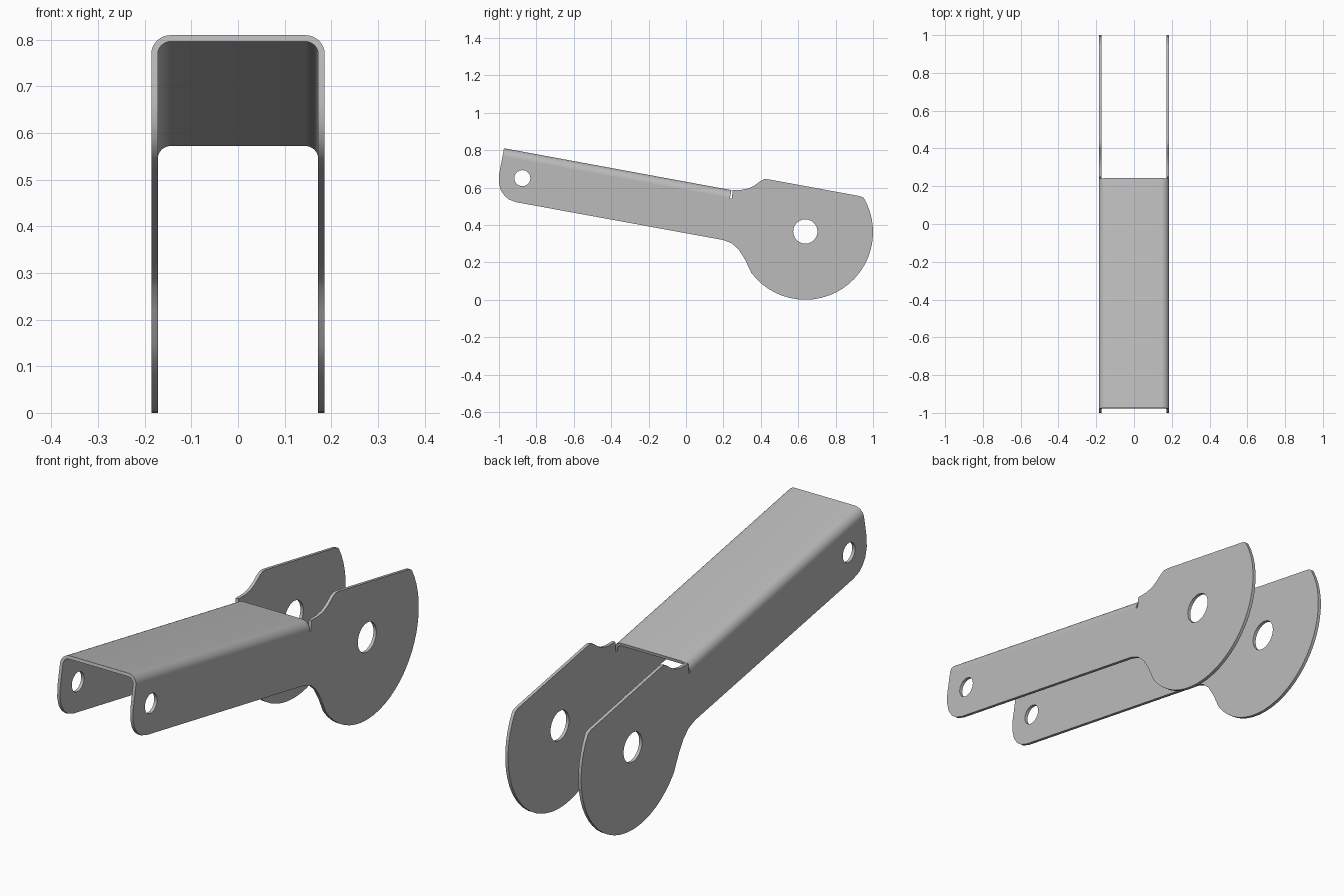
import bpy, bmesh
from math import sin, cos, pi, radians
from mathutils import Vector

cube = bpy.data.objects.get("Cube")
if cube:
    bpy.data.objects.remove(cube)

OUTER, THICK, BEND = 0.186, 0.014, 0.042   # half width, sheet thickness, bend radius

steel = bpy.data.materials.new("grey_steel")
steel.use_nodes = True
steel.diffuse_color = (0.5, 0.5, 0.5, 1)
steel.node_tree.nodes["Principled BSDF"].inputs["Base Color"].default_value = (0.5, 0.5, 0.5, 1)

# Sloping top line of the arm, in (y, z), and the direction down into the sheet
top_front = Vector((-0.973, 0.81))
top_back = Vector((0.243, 0.586))
slope = (top_back - top_front).normalized()
down = Vector((slope.y, -slope.x))


def arc(cy, cz, r, a0, a1, n):
    return [(cy + r * cos(radians(a0 + (a1 - a0) * i / n)),
             cz + r * sin(radians(a0 + (a1 - a0) * i / n))) for i in range(n + 1)]


def finish(name, bm):
    bmesh.ops.recalc_face_normals(bm, faces=bm.faces)
    mesh = bpy.data.meshes.new(name)
    bm.to_mesh(mesh)
    bm.free()
    mesh.materials.append(steel)
    obj = bpy.data.objects.new(name, mesh)
    bpy.context.collection.objects.link(obj)
    bpy.ops.object.select_all(action='DESELECT')
    obj.select_set(True)
    bpy.context.view_layer.objects.active = obj
    bpy.ops.object.shade_smooth_by_angle(angle=radians(30))
    return obj


def plate(name, x, loops):
    """Flat sheet cut to the first loop, with the other loops as holes."""
    bm = bmesh.new()
    edges = []
    for loop in loops:
        vs = [bm.verts.new((x, y, z)) for y, z in loop]
        edges += [bm.edges.new((a, b)) for a, b in zip(vs, vs[1:] + vs[:1])]
    bmesh.ops.triangle_fill(bm, edges=edges, use_beauty=True, normal=(1, 0, 0))
    out = bmesh.ops.extrude_face_region(bm, geom=bm.faces[:], use_keep_orig=True)
    bmesh.ops.translate(bm, vec=(THICK, 0, 0),
                        verts=[g for g in out["geom"] if isinstance(g, bmesh.types.BMVert)])
    return finish(name, bm)


# Side plate outline: arm end, underside, neck, round head, shoulder, bend notch
outline = [tuple(top_front + down * BEND), (-0.999, 0.672), (-1.0, 0.625),
           (-0.99, 0.585), (-0.97, 0.555), (-0.945, 0.535), (-0.905, 0.521),
           (0.2, 0.319), (0.245, 0.301), (0.282, 0.268), (0.315, 0.216)]
outline += arc(0.638, 0.362, 0.362, 217, 390, 26)
outline += [(0.945, 0.548), (0.93, 0.554), (0.44, 0.644), (0.42, 0.645), (0.4, 0.636),
            (0.365, 0.61), (0.335, 0.595), (0.3, 0.588), (0.25, 0.588),
            (0.245, 0.541), (0.235, 0.541), tuple(top_back + down * BEND)]
pivot_hole = arc(0.638, 0.365, 0.065, 0, 345, 23)
pin_hole = arc(-0.875, 0.65, 0.043, 0, 345, 23)

plate("left_side_plate", OUTER - THICK, [outline, pivot_hole, pin_hole])
plate("right_side_plate", -OUTER, [outline, pivot_hole, pin_hole])


# Folded top: cross-section of (x, depth) swept along the slope
def bend(radius):
    half = [(OUTER - BEND + radius * cos(i * pi / 16), BEND - radius * sin(i * pi / 16))
            for i in range(9)]
    return half + [(-x, d) for x, d in reversed(half)]


section = bend(BEND) + bend(BEND - THICK)[::-1]
bm = bmesh.new()
ends = [[bm.verts.new((x, *(start + down * d))) for x, d in section]
        for start in (top_front, top_back)]
n = len(section)
for i in range(n):
    j = (i + 1) % n
    bm.faces.new((ends[0][i], ends[0][j], ends[1][j], ends[1][i]))
for ring in ends:
    for i in range(n // 2 - 1):
        bm.faces.new((ring[i], ring[i + 1], ring[n - 2 - i], ring[n - 1 - i]))
finish("folded_top", bm)
